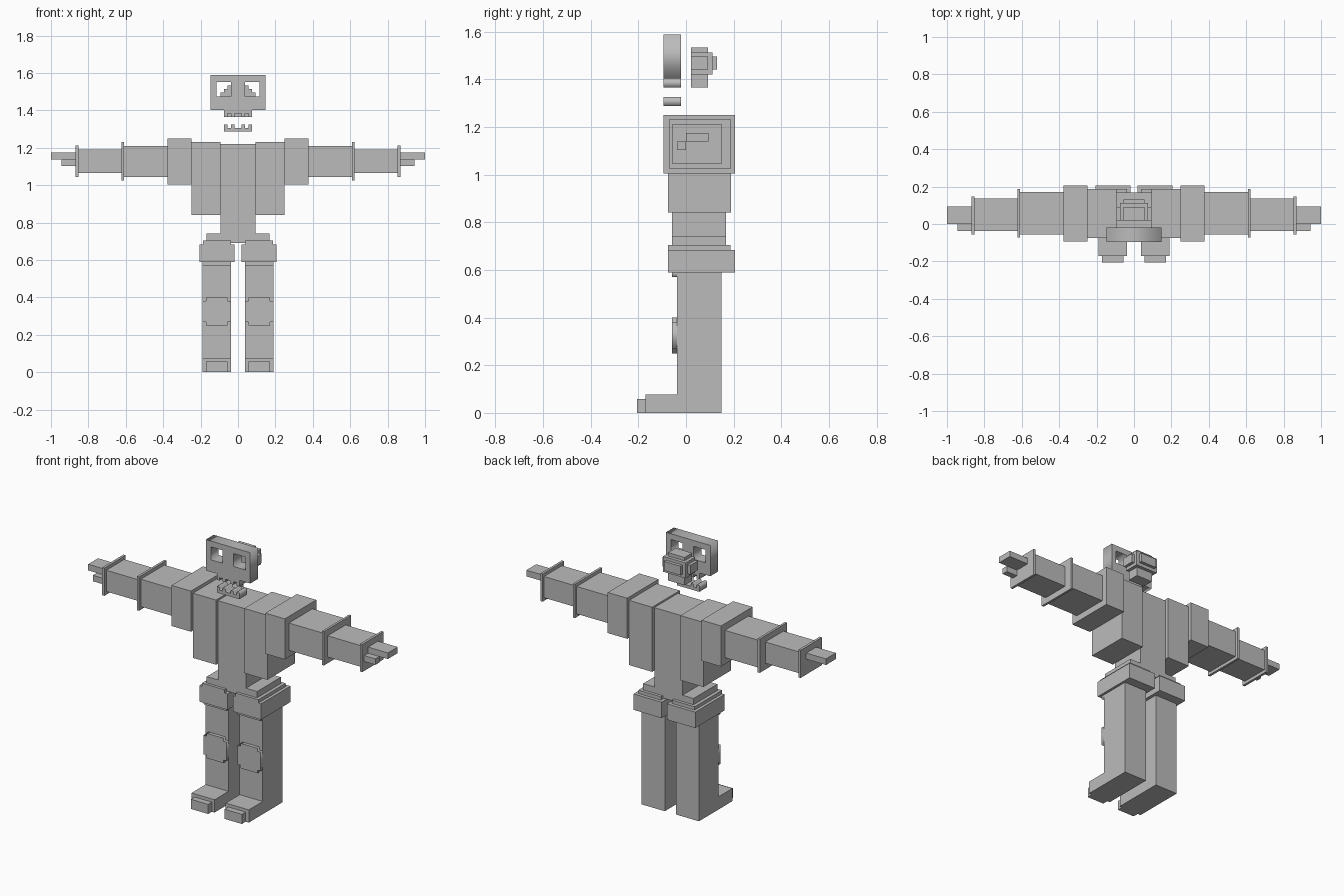
import bpy

if "Cube" in bpy.data.objects:
    bpy.data.objects.remove(bpy.data.objects["Cube"])

grey = bpy.data.materials.new("plain grey")
grey.diffuse_color = (0.5, 0.5, 0.5, 1)
grey.use_nodes = True
grey.node_tree.nodes["Principled BSDF"].inputs["Base Color"].default_value = grey.diffuse_color


def box(name, x, y, z):
    """Box from (min, max) ranges along each axis."""
    c = [(a + b) / 2 for a, b in (x, y, z)]
    bpy.ops.mesh.primitive_cube_add(size=1, location=c)
    ob = bpy.context.object
    ob.name = name
    ob.scale = [b - a for a, b in (x, y, z)]
    bpy.ops.object.transform_apply(location=True, rotation=True, scale=True)
    ob.data.materials.append(grey)
    return ob


def plate(name, loops, y):
    """Flat plate cut from x-z outlines (inner loops become holes)."""
    cu = bpy.data.curves.new(name, 'CURVE')
    cu.dimensions = '2D'
    cu.fill_mode = 'BOTH'
    cu.extrude = (y[1] - y[0]) / 2
    for pts in loops:
        s = cu.splines.new('POLY')
        s.points.add(len(pts) - 1)
        for p, (px, pz) in zip(s.points, pts):
            p.co = (px, pz, 0, 1)
        s.use_cyclic_u = True
    ob = bpy.data.objects.new(name, cu)
    bpy.context.collection.objects.link(ob)
    ob.rotation_euler = (1.5707963, 0, 0)
    ob.location.y = (y[0] + y[1]) / 2
    bpy.ops.object.select_all(action='DESELECT')
    ob.select_set(True)
    bpy.context.view_layer.objects.active = ob
    bpy.ops.object.convert(target='MESH')
    ob = bpy.context.object
    ob.data.materials.clear()
    ob.data.materials.append(grey)
    return ob


def rect(x0, x1, z0, z1):
    return [(x0, z0), (x1, z0), (x1, z1), (x0, z1)]


def notched(x0, x1, z0, z1, dx, dz):
    """Rectangle with a square step taken out of every corner."""
    a, b, c, d = x0 + dx, x1 - dx, z0 + dz, z1 - dz
    return [(a, z0), (b, z0), (b, c), (x1, c), (x1, d), (b, d),
            (b, z1), (a, z1), (a, d), (x0, d), (x0, c), (a, c)]


def jaw(root, gum, tip):
    """Outline of a jaw bar with two teeth on each side."""
    right = [(0.018, gum), (0.018, tip), (0.037, tip), (0.037, gum),
             (0.056, gum), (0.056, tip), (0.075, tip), (0.075, root)]
    return right + [(-x, z) for x, z in reversed(right)]


# Face mask with eye holes, and the two jaws
FACE_Y = (-0.095, -0.02)
plate("face", [rect(-0.148, 0.148, 1.402, 1.588),
               rect(-0.115, -0.037, 1.475, 1.553),
               rect(0.037, 0.115, 1.475, 1.553)], FACE_Y)
plate("upper_jaw", [jaw(1.402, 1.383, 1.365)], FACE_Y)
plate("lower_jaw", [jaw(1.288, 1.307, 1.325)], FACE_Y)

# Stepped core behind the face
box("core_tall", (-0.055, 0.055), (0.02, 0.092), (1.365, 1.533))
box("core_middle", (-0.075, 0.075), (0.02, 0.112), (1.42, 1.513))
box("core_back", (-0.055, 0.055), (0.02, 0.131), (1.44, 1.495))
box("core_wide", (-0.093, 0.093), (0.02, 0.092), (1.44, 1.495))

# Central trunk
box("trunk", (-0.094, 0.094), (-0.058, 0.168), (0.69, 1.22))

# Left and right parts: x ranges given for the positive side
SIDE = [
    ("chest", (0.094, 0.248), (-0.075, 0.188), (0.84, 1.23)),
    ("shoulder", (0.248, 0.378), (-0.094, 0.206), (1.005, 1.25)),
    ("upper_arm", (0.378, 0.612), (-0.055, 0.17), (1.045, 1.21)),
    ("elbow_cuff", (0.61, 0.624), (-0.072, 0.188), (1.026, 1.23)),
    ("forearm", (0.62, 0.86), (-0.037, 0.135), (1.064, 1.192)),
    ("wrist_cuff", (0.853, 0.868), (-0.056, 0.148), (1.045, 1.212)),
    ("fingers", (0.865, 1.0), (0.0, 0.094), (1.138, 1.175)),
    ("thumb", (0.865, 0.943), (-0.037, 0.0), (1.102, 1.138)),
    ("hip", (0.08, 0.168), (-0.058, 0.168), (0.68, 0.742)),
    ("thigh_band", (0.018, 0.206), (-0.075, 0.206), (0.588, 0.684)),
    ("thigh_band_top", (0.037, 0.188), (-0.075, 0.186), (0.68, 0.704)),
    ("leg", (0.037, 0.191), (-0.037, 0.149), (0.0, 0.60)),
    ("foot", (0.037, 0.191), (-0.17, -0.037), (0.0, 0.077)),
    ("toe", (0.055, 0.17), (-0.206, -0.17), (0.0, 0.058)),
]
for side, s in (("right", 1), ("left", -1)):
    for name, x, y, z in SIDE:
        box(side + "_" + name, tuple(sorted((s * x[0], s * x[1]))), y, z)
    # Notched pads on the front of thigh and knee
    lo, hi = sorted((s * 0.037, s * 0.191))
    plate(side + "_thigh_pad", [rect(lo, hi, 0.57, 0.60)], (-0.058, -0.037))
    plate(side + "_knee_pad",
          [notched(lo, hi, 0.25, 0.40, 0.02, 0.018)], (-0.058, -0.037))
